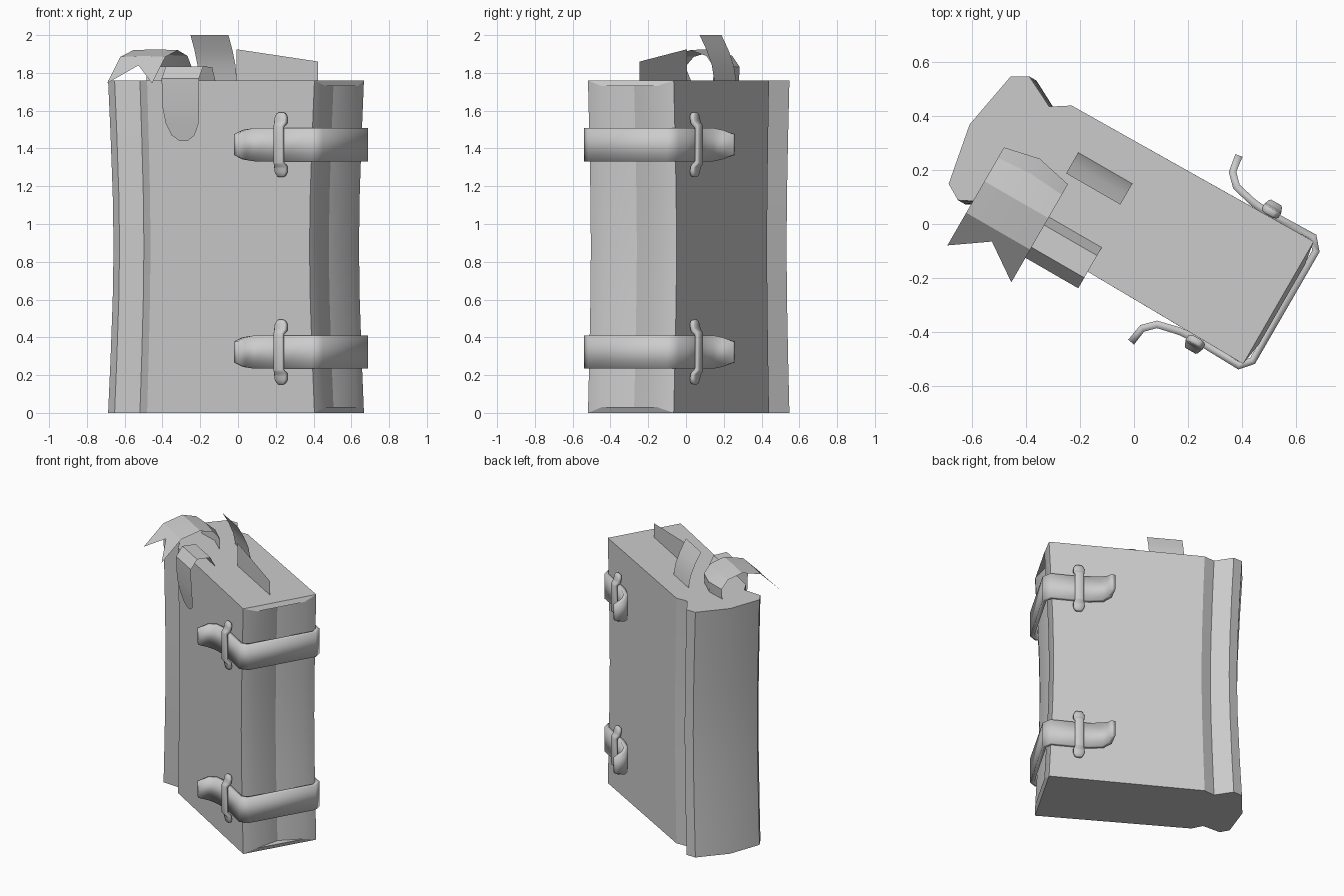
import bpy, bmesh, math

if "Cube" in bpy.data.objects:
    bpy.data.objects.remove(bpy.data.objects["Cube"])

TURN = math.radians(-30)   # the book stands turned on the ground
MID = 0.015                # middle of its thickness
TOP = 1.76

grey = bpy.data.materials.new("plain grey")
grey.use_nodes = True
colour = (0.6, 0.6, 0.6, 1)
grey.diffuse_color = colour
grey.node_tree.nodes["Principled BSDF"].inputs["Base Color"].default_value = colour


def finish(name, bm, angle=30):
    mesh = bpy.data.meshes.new(name)
    bm.to_mesh(mesh)
    bm.free()
    ob = bpy.data.objects.new(name, mesh)
    bpy.context.collection.objects.link(ob)
    mesh.materials.append(grey)
    ob.rotation_euler.z = TURN
    bpy.ops.object.select_all(action="DESELECT")
    ob.select_set(True)
    bpy.context.view_layer.objects.active = ob
    bpy.ops.object.shade_smooth_by_angle(angle=math.radians(angle))
    return ob


def sheet(name, rows, thickness=0, bevel=0):
    """Skin a grid of points, optionally thickened about its middle."""
    bm = bmesh.new()
    grid = [[bm.verts.new(p) for p in row] for row in rows]
    for r, s in zip(grid, grid[1:]):
        for i in range(len(r) - 1):
            bm.faces.new((r[i], r[i + 1], s[i + 1], s[i]))
    bmesh.ops.recalc_face_normals(bm, faces=bm.faces)
    ob = finish(name, bm)
    if thickness:
        mod = ob.modifiers.new("thickness", "SOLIDIFY")
        mod.thickness, mod.offset = thickness, 0
    if bevel:
        mod = ob.modifiers.new("soft edge", "BEVEL")
        mod.width, mod.segments = bevel, 1
    return ob


# Book: outline of one half from fore edge to spine (length, half thickness, end inset)
half = [(0.625, 0.17, 0.03), (0.61, 0.262, 0), (-0.42, 0.25, 0), (-0.49, 0.205, 0),
        (-0.61, 0.265, 0), (-0.67, 0.23, 0)]
outline = [(0.575, 0, 0.03)] + half + [(-0.713, 0, 0)]
outline += [(a, -d, e) for a, d, e in reversed(half)]
bm = bmesh.new()
rings = []
for t, pinch in ((0, 1), (0.16, 0.978), (0.34, 0.958), (0.5, 0.95),
                 (0.66, 0.958), (0.84, 0.978), (1, 1)):
    rings.append([bm.verts.new((a * pinch, MID + d, TOP * t + e * (1 - 2 * t)))
                  for a, d, e in outline])
n = len(outline)
for lo, hi in zip(rings, rings[1:]):
    for i in range(n):
        bm.faces.new((lo[i], lo[(i + 1) % n], hi[(i + 1) % n], hi[i]))
for ring in (rings[0], rings[-1]):      # bridge the two halves across each end
    bm.faces.new((ring[0], ring[1], ring[-1]))
    for i in range(1, n // 2 - 1):
        bm.faces.new((ring[i], ring[i + 1], ring[n - i - 1], ring[n - i]))
    bm.faces.new((ring[n // 2 - 1], ring[n // 2], ring[n // 2 + 1]))
bmesh.ops.recalc_face_normals(bm, faces=bm.faces)
finish("book", bm)

# Straps wrap the fore edge, with curled, narrowed ends (length, offset, half height)
strap = [(0.21, 0.40, 0.055), (0.22, 0.335, 0.078), (0.26, 0.295, 0.088), (0.345, 0.275, 0.088),
         (0.41, 0.27, 0.088), (0.6, 0.276, 0.088), (0.635, 0.235, 0.088)]
# Buckle arch (height, offset, half width)
arch = [(0.17, 0.275, 0.02), (0.145, 0.28, 0.036), (0.115, 0.285, 0.036), (0.095, 0.305, 0.028)]
arch += [(-z, d, w) for z, d, w in reversed(arch)]
for place, z in (("upper", 1.42), ("lower", 0.322)):
    path = [(a, -d, h) for a, d, h in strap] + list(reversed(strap))
    sheet(place + "_strap",
          [[(a, MID + d, z - h), (a, MID + d, z + h)] for a, d, h in path], 0.028)
    for side, s in (("front", -1), ("back", 1)):
        sheet(f"{place}_{side}_buckle",
              [[(0.417 + k * w, MID + s * d, z + dz) for k in (-1, 1)]
               for dz, d, w in arch], 0.028, 0.006)

# Page marker standing along the middle of the pages
sheet("upright_page", [[(-0.01, 0, TOP - 0.01), (0.49, 0, TOP - 0.01)],
                       [(-0.01, 0, 1.925), (0.49, 0, 1.86)]])

# Bookmark tab leaning forward
sheet("leaning_tab", [[(-0.312, b, z), (-0.08, b, z)] for b, z in
                      ((0.128, TOP - 0.01), (0.112, 1.84), (0.08, 1.92), (0.037, 2.0))])

# Tongue folded over the front cover, with a rounded end (depth, height, half width)
tongue = [(-0.133, 1.755, 0.114), (-0.17, 1.83, 0.114), (-0.265, 1.835, 0.114),
          (-0.31, 1.77, 0.114), (-0.305, 1.62, 0.112), (-0.29, 1.53, 0.1),
          (-0.28, 1.47, 0.07), (-0.275, 1.44, 0.025)]
sheet("hanging_tongue", [[(-0.174 + k * w, b, z) for k in (-1, 1)] for b, z, w in tongue])

# Curled ribbon with a forked tail (depth, height, depth of its middle line)
ribbon = [(-0.415, 1.745, -0.32), (-0.275, 1.885, -0.275), (-0.14, 1.92, -0.14),
          (-0.04, 1.89, -0.03), (0.005, 1.83, 0.035), (0.0, 1.755, 0.03)]
rows = []
for b, z, m in ribbon:
    mz = 1.84 if m == -0.32 else z + 0.005
    rows.append([(-0.56, b, z), (-0.424, m, mz), (-0.286, b, z)])
sheet("forked_ribbon", rows)
